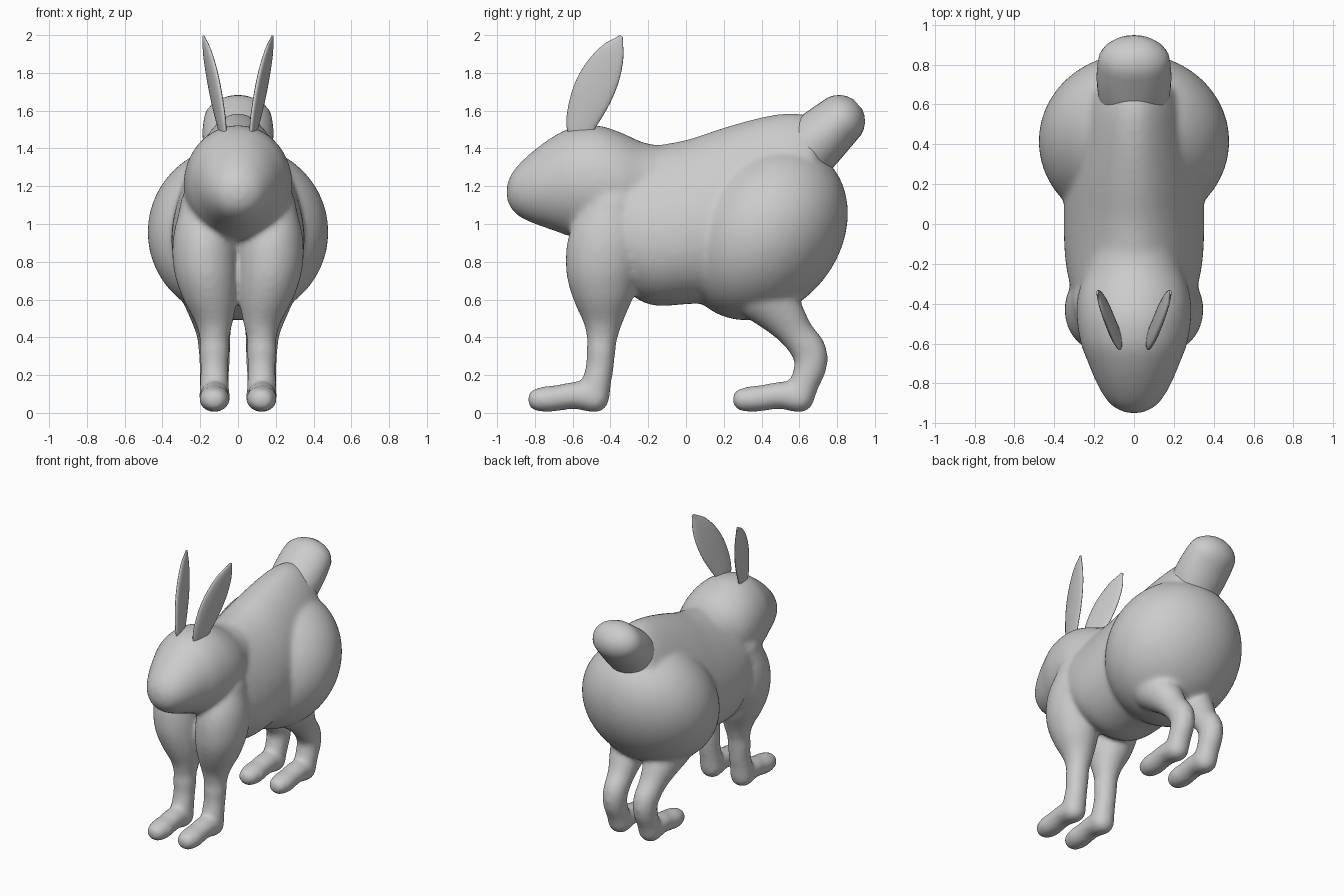
import bpy, bmesh, math
from mathutils import Vector, Matrix

cube = bpy.data.objects.get("Cube")
if cube:
    bpy.data.objects.remove(cube)

fur = bpy.data.materials.new("grey_fur")
fur.use_nodes = True
fur.diffuse_color = (0.6, 0.6, 0.6, 1)
fur.node_tree.nodes["Principled BSDF"].inputs["Base Color"].default_value = (0.6, 0.6, 0.6, 1)


def finish(name, bm):
    bmesh.ops.recalc_face_normals(bm, faces=bm.faces)
    mesh = bpy.data.meshes.new(name)
    bm.to_mesh(mesh)
    bm.free()
    mesh.materials.append(fur)
    mesh.polygons.foreach_set("use_smooth", [True] * len(mesh.polygons))
    obj = bpy.data.objects.new(name, mesh)
    bpy.context.collection.objects.link(obj)
    return obj


def spline(points, steps=5):
    """Catmull-Rom through tuples of any length."""
    p = [Vector(q) for q in points]
    p = [2 * p[0] - p[1]] + p + [2 * p[-1] - p[-2]]
    out = []
    for a, b, c, d in zip(p, p[1:], p[2:], p[3:]):
        for i in range(steps):
            t = i / steps
            out.append(0.5 * (2 * b + (c - a) * t + (2 * a - 5 * b + 4 * c - d) * t * t
                              + (3 * b - a - 3 * c + d) * t ** 3))
    return out + [p[-2]]


def tube(bm, points, side=1, upright=False, taper=0.0, shear=0.0, cap=1.0, seg=32):
    """Loft ellipses along (x, y, z, half_width, half_depth) points, with round ends."""
    path = spline(points)
    rings = []
    for i, q in enumerate(path):
        a, b = path[max(i - 1, 0)], path[min(i + 1, len(path) - 1)]
        tan = Vector((0, 1, 0)) if upright else Vector((0, b[1] - a[1], b[2] - a[2])).normalized()
        rings.append((Vector(q[:3]), tan, q[3], q[4]))

    def rounded(ring, sign):
        c, t, w, d = ring
        angles = [math.pi / 2 * k / 6 for k in range(1, 6)]
        return [(c + t * sign * cap * d * math.sin(g), t, w * math.cos(g), d * math.cos(g))
                for g in angles]

    rings = rounded(rings[0], -1)[::-1] + rings + rounded(rings[-1], 1)
    loops = []
    for c, t, w, d in rings:
        n = Vector((0, -t.z, t.y))
        loop = []
        for k in range(seg):
            g = math.tau * k / seg
            v = c + n * d * math.sin(g)
            v.x += w * math.cos(g) * (1 - taper * math.sin(g)) + shear * (v.y - c.y)
            loop.append(bm.verts.new((v.x * side, v.y, v.z)))
        loops.append(loop)
    for a, b in zip(loops, loops[1:]):
        for k in range(seg):
            j = (k + 1) % seg
            bm.faces.new((a[k], a[j], b[j], b[k]))
    bm.faces.new(loops[0])
    bm.faces.new(loops[-1])


def profile(sections):
    """Turn (y, top, bottom, half_width) sections into tube points."""
    return [(0, y, (t + b) / 2, w, (t - b) / 2) for y, t, b, w in sections]


body = bmesh.new()

# Torso, narrower along the spine
tube(body, profile([
    (-.45, 1.4, .82, .25), (-.35, 1.41, .68, .3), (-.2, 1.412, .575, .335),
    (0, 1.445, .575, .345), (.2, 1.51, .6, .335), (.4, 1.565, .7, .3),
    (.55, 1.587, .85, .26), (.65, 1.575, 1.0, .22)]),
    upright=True, taper=.22, cap=.3, seg=48)

# Head and neck
tube(body, profile([
    (-.942, 1.225, 1.115, .05), (-.925, 1.265, 1.08, .093), (-.88, 1.322, 1.037, .14),
    (-.8, 1.394, 1.0, .187), (-.7, 1.465, .965, .229), (-.6, 1.512, .93, .267),
    (-.47, 1.522, .905, .287), (-.35, 1.487, .92, .28), (-.22, 1.43, .96, .24),
    (-.08, 1.41, 1.0, .2)]), upright=True, cap=.15, seg=48)

# Rump: one large tilted ellipsoid
bmesh.ops.create_uvsphere(body, u_segments=48, v_segments=32, radius=1, matrix=(
    Matrix.Translation((0, .415, .957)) @ Matrix.Rotation(-.66, 4, "X")
    @ Matrix.Diagonal((.479, .402, .502, 1))))

for side in (1, -1):
    # Shoulder and front leg
    tube(body, [
        (.19, -.39, 1.08, .12, .14), (.178, -.42, .92, .167, .2), (.171, -.44, .76, .17, .197),
        (.15, -.44, .61, .145, .16), (.127, -.44, .48, .1, .105), (.125, -.445, .39, .078, .08),
        (.125, -.45, .33, .08, .077), (.125, -.455, .25, .074, .074),
        (.125, -.475, .15, .078, .078), (.125, -.485, .08, .082, .08)], side)
    # Hind leg with a bent hock
    tube(body, [
        (.15, .41, .62, .15, .15), (.142, .5, .53, .12, .125), (.13, .585, .42, .092, .093),
        (.125, .65, .33, .084, .094), (.125, .66, .25, .08, .087),
        (.125, .625, .15, .078, .078), (.125, .6, .08, .082, .08)], side)
    # Paws share one shape
    for heel in (-.485, .6):
        tube(body, [
            (.125, heel, .08, .082, .08), (.125, heel - .1, .093, .078, .073),
            (.125, heel - .18, .081, .077, .069), (.125, heel - .25, .073, .083, .07),
            (.125, heel - .3, .07, .07, .062)], side, cap=.9)

# Fuse the body into one skin and soften the joins
body_obj = finish("body", body)
fuse = body_obj.modifiers.new("fuse", "REMESH")
fuse.mode = "VOXEL"
fuse.voxel_size = .015
fuse.use_smooth_shade = True
soften = body_obj.modifiers.new("soften", "SMOOTH")
soften.factor = .5
soften.iterations = 16

# Tail
tail = bmesh.new()
tube(tail, [(0, .63, 1.38, .177, .165), (0, .7, 1.445, .186, .157),
            (0, .76, 1.5, .187, .147), (0, .81, 1.545, .182, .138)])
finish("tail", tail)

# Thin leaf-shaped ears
for side, label in ((1, "left"), (-1, "right")):
    ear = bmesh.new()
    tube(ear, [
        (.078, -.565, 1.46, .016, .06), (.09, -.55, 1.55, .02, .085),
        (.115, -.5, 1.68, .022, .106), (.14, -.445, 1.8, .021, .1),
        (.165, -.39, 1.91, .016, .066), (.183, -.345, 1.99, .006, .012)],
        side, shear=.18, cap=.5, seg=20)
    finish(label + "_ear", ear)
